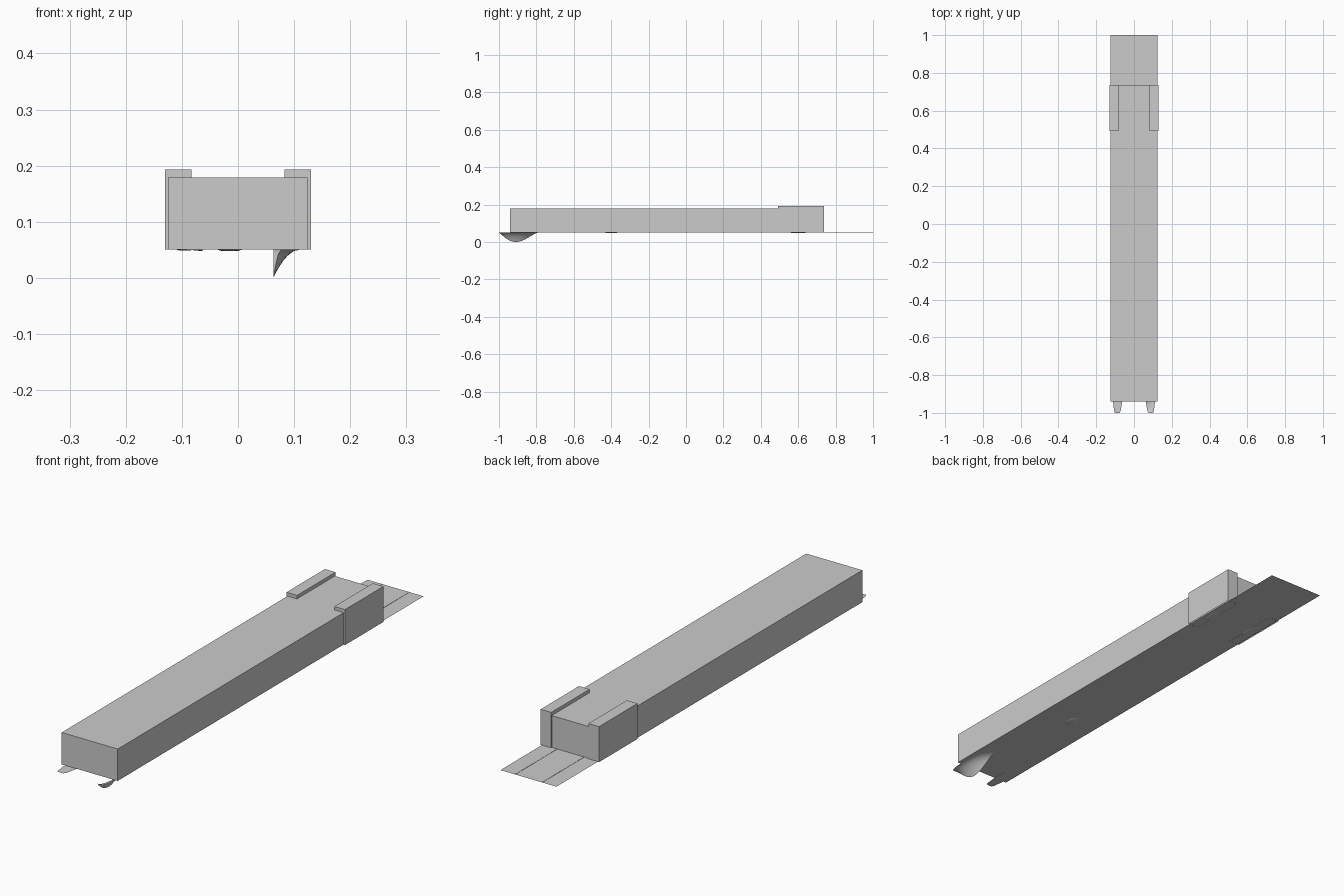
import bpy, math

if "Cube" in bpy.data.objects:
    bpy.data.objects.remove(bpy.data.objects["Cube"])

BASE = 0.051  # height of the thin floor sheet


def mesh_object(name, verts, faces, smooth=False):
    me = bpy.data.meshes.new(name)
    me.from_pydata(verts, [], faces)
    me.update()
    if smooth:
        me.polygons.foreach_set("use_smooth", [True] * len(me.polygons))
    ob = bpy.data.objects.new(name, me)
    bpy.context.collection.objects.link(ob)
    return ob


def box(name, x, y, z):
    """Box from (min, max) ranges, open underneath where the floor closes it."""
    verts = [(a, b, c) for c in z for b in y for a in x]
    faces = [(4, 5, 7, 6), (0, 1, 5, 4), (1, 3, 7, 5), (3, 2, 6, 7), (2, 0, 4, 6)]
    return mesh_object(name, verts, faces)


def grid(name, fn, nu, nv, flip=False):
    """Smooth surface patch sampled from fn(u, v)."""
    verts = [fn(i / nu, j / nv) for j in range(nv + 1) for i in range(nu + 1)]
    w = nu + 1
    faces = [(j * w + i, j * w + i + 1, (j + 1) * w + i + 1, (j + 1) * w + i)
             for j in range(nv) for i in range(nu)]
    if flip:
        faces = [f[::-1] for f in faces]
    return mesh_object(name, verts, faces, True)


def tongue(name, side, depth):
    """Rounded front tongue whose inner edge curls down by depth."""
    def point(u, v):
        y = -1.0 + 0.21 * v
        spread = 0.5 + 0.5 * min(1.0, v / 0.3) ** 0.5
        outer = 0.09 + 0.021 * spread
        inner = 0.09 - 0.027 * spread
        x = inner + (outer - inner) * u
        # the dip is deepest a little ahead of the middle
        dip = math.sin(math.pi * v ** 0.82) ** 1.3 if 0 < v < 1 else 0.0
        return (side * x, y, BASE - 0.0005 - depth * dip * (1 - u) ** 2)
    return grid(name, point, 8, 24, side < 0)


def shallow_bump(name, x, y, rx, ry, depth):
    """Slight bulge under the floor."""
    def point(u, v):
        a = 2 * math.pi * u
        return (x + rx * v * math.cos(a), y + ry * v * math.sin(a),
                BASE - 0.0005 - depth * (1 - v ** 4))
    return grid(name, point, 20, 5)


# thin floor sheet, longer than the body at the back
mesh_object("floor_sheet",
            [(-0.125, -0.94, BASE), (0.124, -0.94, BASE), (0.124, 1.0, BASE), (-0.125, 1.0, BASE)],
            [(0, 1, 2, 3)])

# long main body
box("main_body", (-0.125, 0.124), (-0.94, 0.733), (BASE, 0.179))

# raised side blocks near the back, and fine ridges on the exposed floor
for side, label in ((-1, "left"), (1, "right")):
    box(label + "_side_block", sorted((side * 0.083, side * 0.130)), (0.493, 0.737), (0.0505, 0.193))
    box(label + "_floor_ridge", (side * 0.06 - 0.002, side * 0.06 + 0.002), (0.733, 1.0), (BASE, BASE + 0.001))

# front tongues: the right one curls down to the ground
tongue("left_front_tongue", -1, 0.003)
tongue("right_front_tongue", 1, 0.0505)

# slight bulges on the underside
shallow_bump("underside_bump_front", -0.015, -0.40, 0.022, 0.035, 0.003)
shallow_bump("underside_bump_left", -0.095, 0.60, 0.015, 0.05, 0.002)
shallow_bump("underside_bump_right", 0.095, 0.60, 0.015, 0.05, 0.002)
